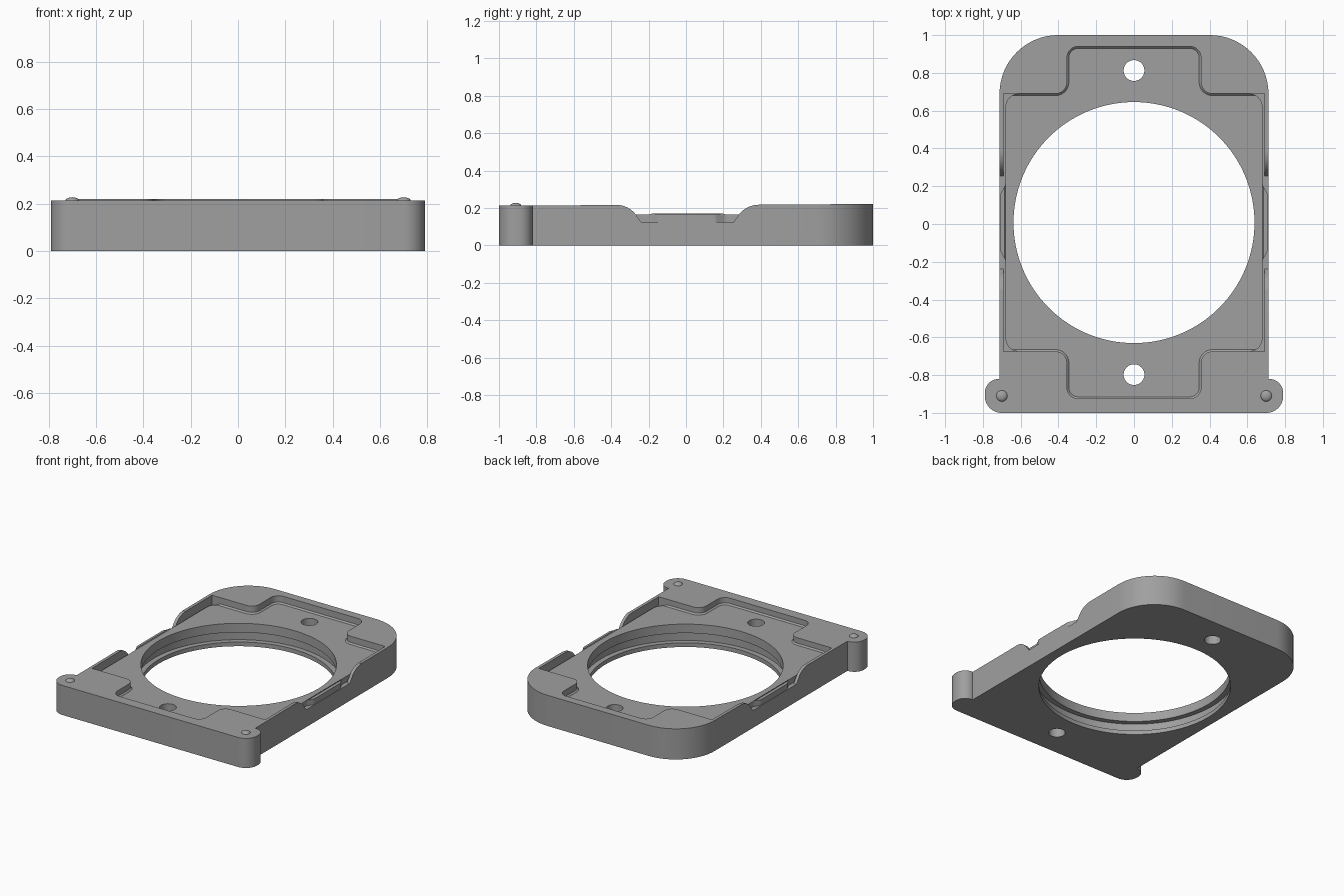
import bpy, bmesh
from math import radians, tan, sin, cos, pi
from mathutils import Vector

if "Cube" in bpy.data.objects:
    bpy.data.objects.remove(bpy.data.objects["Cube"])

MID = 0.0075  # y centre of the pocket and bore

grey = bpy.data.materials.new("plain grey")
grey.use_nodes = True
grey.diffuse_color = (0.35, 0.35, 0.35, 1)
grey.node_tree.nodes["Principled BSDF"].inputs["Base Color"].default_value = grey.diffuse_color


def rounded(corners, steps=10):
    """Round each (x, y, radius) corner of a closed outline."""
    out = []
    for i, (x, y, r) in enumerate(corners):
        p = Vector((x, y))
        if r == 0:
            out.append(p)
            continue
        a = (Vector(corners[i - 1][:2]) - p).normalized()
        b = (Vector(corners[(i + 1) % len(corners)][:2]) - p).normalized()
        half = a.angle(b) / 2
        centre = p + (a + b).normalized() * (r / sin(half))
        start = p + a * (r / tan(half)) - centre
        end = p + b * (r / tan(half)) - centre
        sweep = start.angle_signed(end)
        for k in range(steps + 1):
            t = -sweep * k / steps
            out.append(centre + Vector((start.x * cos(t) - start.y * sin(t),
                                        start.x * sin(t) + start.y * cos(t))))
    return out


def mirror_x(half):
    return half + [(-x, y, r) for x, y, r in reversed(half)]


def prism(name, outline, low, high, axis="z", foot=0):
    """Extrude an outline along z, or a (y, z) outline along x."""
    bm = bmesh.new()
    place = (lambda p, h: (p[0], p[1], h)) if axis == "z" else (lambda p, h: (h, p[0], p[1]))
    base = bm.faces.new([bm.verts.new(place(p, low)) for p in outline])
    rim = list(base.edges)
    grown = bmesh.ops.extrude_face_region(bm, geom=[base], use_keep_orig=True)
    shift = Vector((0, 0, high - low)) if axis == "z" else Vector((high - low, 0, 0))
    moved = [v for v in grown["geom"] if isinstance(v, bmesh.types.BMVert)]
    bmesh.ops.translate(bm, vec=shift, verts=moved)
    if foot:
        bmesh.ops.bevel(bm, geom=rim, offset=foot, segments=1, affect="EDGES")
    bmesh.ops.recalc_face_normals(bm, faces=bm.faces)
    mesh = bpy.data.meshes.new(name)
    bm.to_mesh(mesh)
    bm.free()
    obj = bpy.data.objects.new(name, mesh)
    bpy.context.collection.objects.link(obj)
    mesh.materials.append(grey)
    return obj


def disc(name, y, radius, low, high, sides):
    ring = [(radius * cos(2 * pi * k / sides), y + radius * sin(2 * pi * k / sides))
            for k in range(sides)]
    return prism(name, ring, low, high)


def cut(target, cutter):
    cutter.hide_render = True
    mod = target.modifiers.new("cut", "BOOLEAN")
    mod.object, mod.operation, mod.solver = cutter, "DIFFERENCE", "EXACT"
    bpy.context.view_layer.objects.active = target
    bpy.ops.object.modifier_apply(modifier=mod.name)
    bpy.data.objects.remove(cutter)


# Plate with rounded back corners and round lugs at the front
plate = prism("frame_plate", rounded(mirror_x([
    (0.712, 1, 0.31), (0.712, -0.82, 0), (0.79, -0.82, 0.075), (0.79, -1, 0.09)]), 16), 0, 0.215)
for v in plate.data.vertices:  # top rises gently to the back
    if v.co.z > 0.1:
        v.co.z = 0.217 + 0.004 * v.co.y

# Stepped pocket, wide in the middle and narrow at both ends
quarter = [(0.355, 0.9325, 0.06), (0.355, 0.6825, 0.06), (0.69, 0.6825, 0)]
half = quarter + [(x, -y, r) for x, y, r in reversed(quarter)]
pocket = rounded([(x, y + MID, r) for x, y, r in mirror_x(half)])
cut(plate, prism("pocket_cutter", pocket, 0.165, 0.4, foot=0.01))

# Dipped side walls with rounded shoulders
arc = [(0.38 - 0.13 * sin(radians(a)), 0.087 + 0.13 * cos(radians(a))) for a in range(60, -1, -6)]
side = [(0.2, 0.165), (0.2, 0.125), (0.247, 0.125)] + arc + [(0.38, 0.4)]
side = [(y + MID, z) for y, z in side] + [(MID - y, z) for y, z in reversed(side)]
for low in (-0.8, 0.685):
    cut(plate, prism("dip_cutter", side, low, low + 0.115, axis="x"))

# Narrow deeper channels between the floor and the side walls
channel = rounded([(0.6, 0.6825, 0), (0.69, 0.6825, 0), (0.69, 0.247, 0), (0.74, 0.247, 0),
                   (0.74, -0.001, 0), (0.708, -0.001, 0), (0.708, 0.15, 0.05),
                   (0.68, 0.2, 0.05), (0.68, 0.6825, 0.07)])
for sx in (-1, 1):
    for sy in (-1, 1):
        outline = [(sx * x, MID + sy * y) for x, y in channel]
        cut(plate, prism("channel_cutter", outline, 0.125, 0.4))

# Large bore with an inner groove, and two screw holes
cut(plate, disc("bore_cutter", MID, 0.638, -0.1, 0.4, 128))
cut(plate, disc("groove_cutter", MID, 0.675, 0.03, 0.1, 128))
for y in (-0.805, 0.805):
    cut(plate, disc("screw_hole_cutter", MID + y, 0.055, -0.1, 0.4, 40))

# Small domed pins on the lugs
pins = []
for side_name, x in (("left", 0.7), ("right", -0.7)):
    bpy.ops.mesh.primitive_uv_sphere_add(segments=24, ring_count=12, radius=0.03,
                                         location=(x, -0.91, 0.211))
    pin = bpy.context.object
    pin.name = side_name + "_pin"
    pin.scale.z = 0.55
    pin.data.materials.append(grey)
    pins.append(pin)

bpy.ops.object.select_all(action="DESELECT")
for obj in [plate] + pins:
    obj.select_set(True)
bpy.context.view_layer.objects.active = plate
bpy.ops.object.shade_smooth_by_angle(angle=radians(30))
